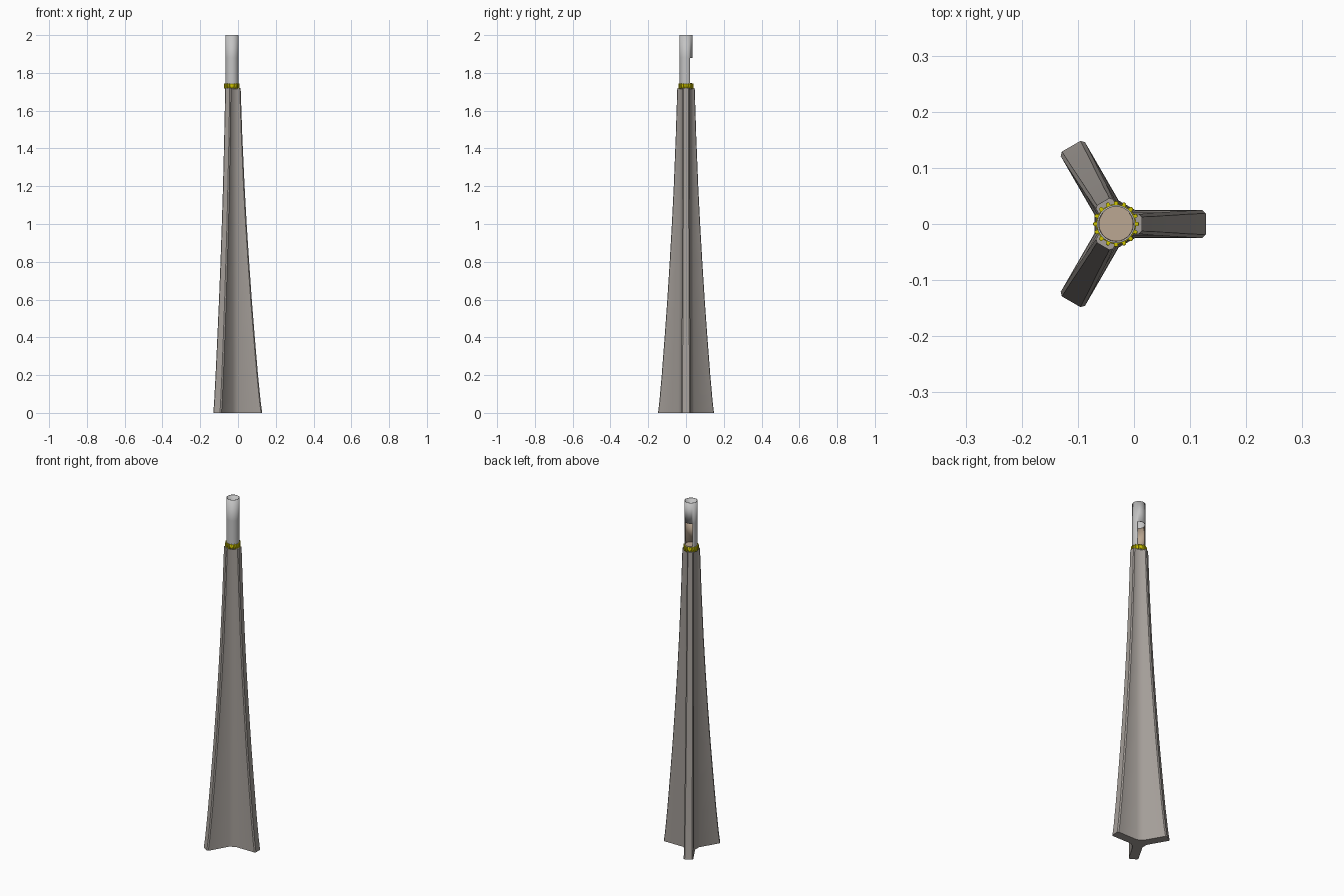
import bpy, bmesh, math

if "Cube" in bpy.data.objects:
    bpy.data.objects.remove(bpy.data.objects["Cube"])

CX = -0.032  # tower axis sits slightly left of centre


def material(name, rgb):
    m = bpy.data.materials.new(name)
    m.diffuse_color = (*rgb, 1)
    m.use_nodes = True
    m.node_tree.nodes["Principled BSDF"].inputs["Base Color"].default_value = m.diffuse_color
    return m


STONE = material("warm grey", (0.37, 0.34, 0.315))
STEEL = material("light grey", (0.55, 0.55, 0.55))
TAN = material("tan", (0.50, 0.39, 0.29))
YELLOW = material("yellow", (0.62, 0.56, 0.0))


def finish(name, bm, mat, smooth=False):
    bmesh.ops.recalc_face_normals(bm, faces=bm.faces)
    me = bpy.data.meshes.new(name)
    bm.to_mesh(me)
    bm.free()
    ob = bpy.data.objects.new(name, me)
    bpy.context.collection.objects.link(ob)
    ob.location.x = CX
    me.materials.append(mat)
    if smooth:
        bpy.context.view_layer.objects.active = ob
        ob.select_set(True)
        bpy.ops.object.shade_smooth_by_angle(angle=math.radians(35))
        ob.select_set(False)
    return ob


def loft(rings, bm):
    vs = [[bm.verts.new(p) for p in ring] for ring in rings]
    n = len(vs[0])
    for a, b in zip(vs, vs[1:]):
        for i in range(n):
            j = (i + 1) % n
            bm.faces.new((a[i], a[j], b[j], b[i]))
    bm.faces.new(vs[0][::-1])
    bm.faces.new(vs[-1])


def shell(name, radius, levels, thickness, mat, keep):
    """Open round wall made of 10 degree panels, thickened inwards."""
    bm = bmesh.new()
    n = 36
    rows = [[bm.verts.new((radius * math.cos(i * math.tau / n),
                           radius * math.sin(i * math.tau / n), z))
             for i in range(n)] for z in levels]
    for k in range(len(levels) - 1):
        for i in range(n):
            if keep(k, i * 10 + 5):
                j = (i + 1) % n
                bm.faces.new((rows[k][i], rows[k][j], rows[k + 1][j], rows[k + 1][i]))
    bmesh.ops.delete(bm, geom=[v for v in bm.verts if not v.link_faces], context='VERTS')
    # outward normals are set by the winding above, so thickness goes inwards
    ob = finish(name, bm, mat, True)
    mod = ob.modifiers.new("wall", 'SOLIDIFY')
    mod.thickness = thickness
    mod.offset = -1
    return ob


# Three-finned flared body: height, tip radius, half width, fin root
LEVELS = [(0, .160, .025, .034), (.06, .152, .0246, .034), (.2, .138, .024, .033),
          (.4, .121, .023, .033), (.6, .105, .022, .032), (.8, .091, .021, .032),
          (1.0, .078, .0205, .031), (1.2, .067, .0195, .031),
          (1.46, .055, .0185, .030), (1.72, .046, .0175, .030)]


def star(z, r, w, s):
    c = .006 if r > .06 else .005
    fin = [(s, -w), (r - c, -w), (r, -w + c), (r, w - c), (r - c, w), (s, w)]
    pts = []
    for k in range(3):
        co, si = math.cos(k * math.tau / 3), math.sin(k * math.tau / 3)
        pts += [(x * co - y * si, x * si + y * co, z) for x, y in fin]
    return pts


bm = bmesh.new()
loft([star(*lv) for lv in LEVELS], bm)
finish("finned_body", bm, STONE, True)

# Top tube with a window on the back side
shell("top_tube", .034, [1.715, 1.745, 1.88, 2.0], .003, STEEL,
      lambda k, a: not (k == 1 and 40 < a < 140))

# Tan lining behind the window, and the floor of the tube
shell("tube_lining", .0308, [1.745, 1.875], .001, TAN,
      lambda k, a: not 40 < a < 140)
bm = bmesh.new()
bmesh.ops.create_cone(bm, cap_ends=True, segments=36, radius1=.0315, radius2=.0315, depth=.02)
bmesh.ops.translate(bm, verts=bm.verts, vec=(0, 0, 1.737))
finish("tube_floor", bm, TAN, True)

# Yellow collar ring with sixteen radial studs
shell("collar_ring", .0358, [1.72, 1.742], .002, YELLOW, lambda k, a: True)
for i in range(16):
    bm = bmesh.new()
    bmesh.ops.create_cube(bm, size=1)
    bmesh.ops.scale(bm, verts=bm.verts, vec=(.008, .0065, .028))
    edges = [e for e in bm.edges if all(v.co.x > 0 for v in e.verts)]
    bmesh.ops.bevel(bm, geom=edges, offset=.002, segments=2, affect='EDGES', profile=.5)
    bmesh.ops.translate(bm, verts=bm.verts, vec=(.037, 0, 1.731))
    ob = finish("collar_stud", bm, YELLOW)
    ob.rotation_euler.z = (i + .0) * math.tau / 16
